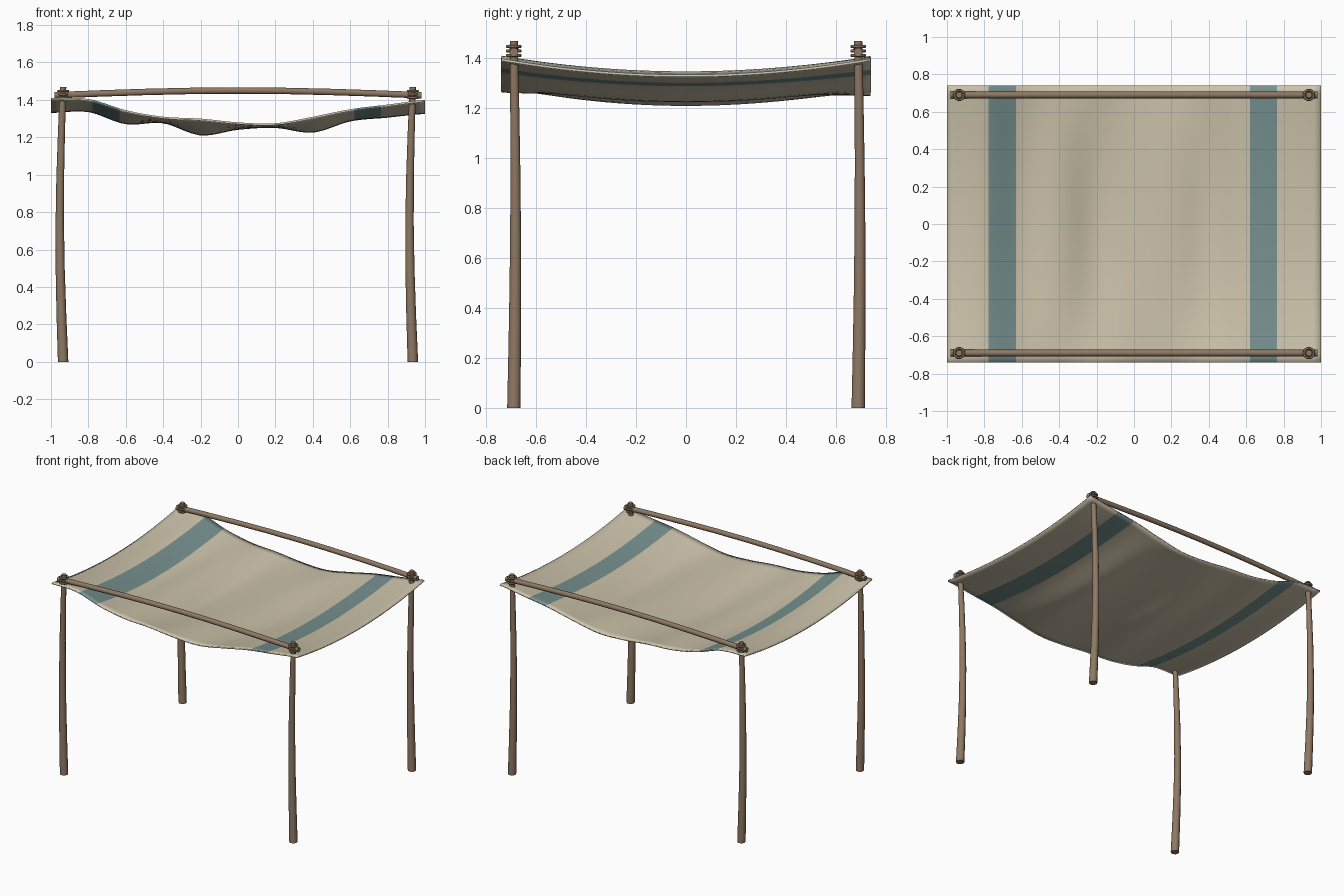
import bpy, bmesh, math
from mathutils import Vector

cube = bpy.data.objects.get("Cube")
if cube:
    bpy.data.objects.remove(cube, do_unlink=True)


def material(name, rgb):
    m = bpy.data.materials.new(name)
    m.use_nodes = True
    colour = (*rgb, 1)
    m.diffuse_color = colour
    bsdf = next(n for n in m.node_tree.nodes if n.type == 'BSDF_PRINCIPLED')
    bsdf.inputs["Base Color"].default_value = colour
    return m


canvas = material("cream canvas", (0.60, 0.54, 0.40))
teal = material("teal stripe", (0.18, 0.28, 0.27))
wood = material("weathered wood", (0.27, 0.19, 0.125))
rope = material("rope", (0.20, 0.145, 0.095))


def finish(name, bm, mats, angle=40):
    bmesh.ops.recalc_face_normals(bm, faces=bm.faces)
    mesh = bpy.data.meshes.new(name)
    bm.to_mesh(mesh)
    bm.free()
    for m in mats:
        mesh.materials.append(m)
    obj = bpy.data.objects.new(name, mesh)
    bpy.context.collection.objects.link(obj)
    bpy.ops.object.select_all(action='DESELECT')
    obj.select_set(True)
    bpy.context.view_layer.objects.active = obj
    bpy.ops.object.shade_smooth_by_angle(angle=math.radians(angle))
    return obj


def pole(name, path, radii, u, v, sides=10):
    """Tapered pole: rings in the plane of u and v, joined along a path."""
    bm = bmesh.new()
    rings = []
    for p, r in zip(path, radii):
        angles = [2 * math.pi * i / sides for i in range(sides)]
        rings.append([bm.verts.new(p + r * (math.cos(a) * u + math.sin(a) * v)) for a in angles])
    for a, b in zip(rings, rings[1:]):
        for i in range(sides):
            j = (i + 1) % sides
            bm.faces.new((a[i], a[j], b[j], b[i]))
    bm.faces.new(rings[0])
    bm.faces.new(rings[-1])
    return finish(name, bm, [wood])


def torus(bm, centre, major, minor, n=14, m=6):
    rings = []
    for i in range(n):
        a = 2 * math.pi * i / n
        out = Vector((math.cos(a), math.sin(a), 0))
        ring = []
        for k in range(m):
            b = 2 * math.pi * k / m
            ring.append(bm.verts.new(centre + out * (major + minor * math.cos(b))
                                     + Vector((0, 0, minor * math.sin(b)))))
        rings.append(ring)
    for i in range(n):
        a, b = rings[i], rings[(i + 1) % n]
        for k in range(m):
            bm.faces.new((a[k], b[k], b[(k + 1) % m], a[(k + 1) % m]))


X, Y, Z = Vector((1, 0, 0)), Vector((0, 1, 0)), Vector((0, 0, 1))
POST_X, POST_Y, HEIGHT = 0.935, 0.69, 1.47

for sy, depth in ((-1, "front"), (1, "back")):
    for sx, side in ((-1, "right"), (1, "left")):
        # slightly bowed post
        path, radii = [], []
        for i in range(7):
            t = i / 6
            bow = math.sin(math.pi * t)
            path.append(Vector((sx * POST_X - 0.018 * bow, sy * POST_Y + 0.007 * bow, HEIGHT * t)))
            radii.append(0.028 - 0.011 * t)
        pole(f"{depth}_{side}_post", path, radii, X, Y)
        # rope lashing
        bm = bmesh.new()
        for z in (1.412, 1.43, 1.448):
            torus(bm, Vector((sx * POST_X, sy * POST_Y, z)), 0.026, 0.007)
        finish(f"{depth}_{side}_lashing", bm, [rope], 80)
    # cross beam arching upwards
    path = [Vector((-0.98 + 1.96 * i / 8, sy * POST_Y, 1.425 + 0.025 * math.sin(math.pi * i / 8)))
            for i in range(9)]
    pole(f"{depth}_beam", path, [0.018] * 9, Y, Z)

# sagging canopy: heights across the width at the hems and at the middle
HEM = [1.405, 1.40, 1.34, 1.305, 1.295, 1.275, 1.27, 1.305, 1.345, 1.37, 1.395]
MIDDLE = [1.335, 1.34, 1.275, 1.28, 1.215, 1.245, 1.255, 1.23, 1.29, 1.31, 1.33]


def spline(values, x):
    s = (x + 1) / 2 * (len(values) - 1)
    i = max(0, min(int(s), len(values) - 2))
    t = s - i
    p0, p1 = values[max(i - 1, 0)], values[i]
    p2, p3 = values[i + 1], values[min(i + 2, len(values) - 1)]
    return p1 + 0.5 * t * (p2 - p0 + t * (2 * p0 - 5 * p1 + 4 * p2 - p3
                                          + t * (3 * (p1 - p2) + p3 - p0)))


def height(x, y):
    t = 1 - (y / 0.74) ** 2
    back_droop = 0.015 * max(0, y / 0.74) ** 4 * (1 - x * x)
    return spline(HEM, x) * (1 - t) + spline(MIDDLE, x) * t - back_droop


STRIPES = ((-0.778, -0.632), (0.622, 0.764))
columns = sorted({round(-1 + i / 24, 4) for i in range(49)} | {e for s in STRIPES for e in s})
rows = [-0.74 + 1.48 * j / 36 for j in range(37)]
bm = bmesh.new()
grid = [[bm.verts.new((x, y, height(x, y))) for y in rows] for x in columns]
for i in range(len(columns) - 1):
    mid = (columns[i] + columns[i + 1]) / 2
    striped = any(a < mid < b for a, b in STRIPES)
    for j in range(len(rows) - 1):
        f = bm.faces.new((grid[i][j], grid[i + 1][j], grid[i + 1][j + 1], grid[i][j + 1]))
        f.material_index = int(striped)
canopy = finish("canopy", bm, [canvas, teal], 50)
thick = canopy.modifiers.new("thickness", 'SOLIDIFY')
thick.thickness = 0.01
thick.offset = 0
